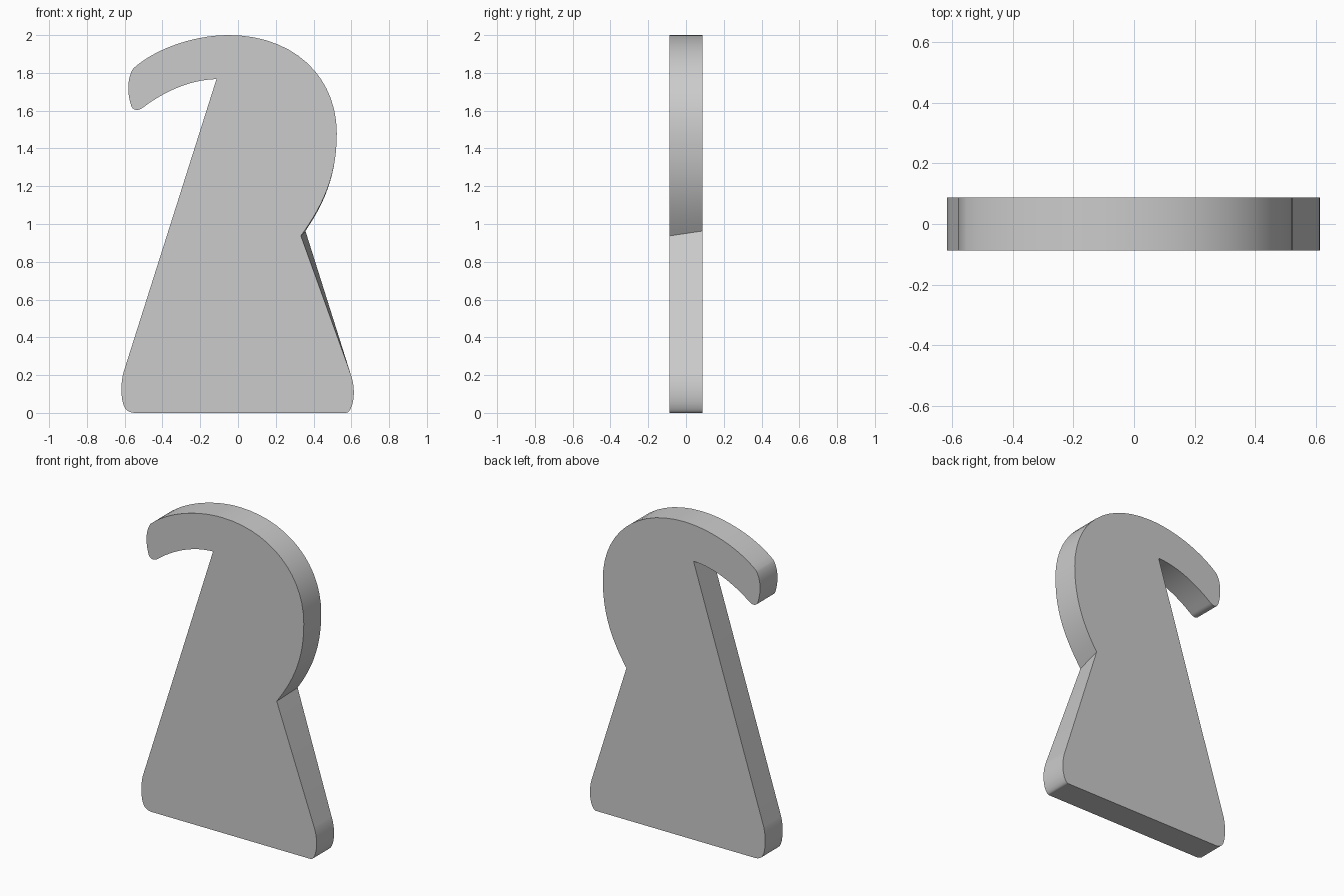
import bpy, bmesh, math
from mathutils import Vector

if "Cube" in bpy.data.objects:
    bpy.data.objects.remove(bpy.data.objects["Cube"])

HALF = 0.0875  # half of the plate thickness

# Outline, clockwise from the lower left: 2 values = straight line end,
# 6 values = Bezier curve (two handles and end point)
START = (-0.54, 0.0)
UPPER = [
    (-0.59, 0.0, -0.605, 0.025, -0.613, 0.07),       # lower left corner
    (-0.622, 0.13, -0.615, 0.18, -0.606, 0.215),
    (-0.114, 1.767),                                 # long sloping edge
    (-0.24, 1.765, -0.38, 1.71, -0.505, 1.615),      # underside of hook
    (-0.525, 1.60, -0.555, 1.598, -0.565, 1.625),    # hook tip
    (-0.59, 1.70, -0.585, 1.78, -0.553, 1.825),
    (-0.43, 1.935, -0.22, 2.0, -0.05, 2.0),          # crown
    (0.29, 2.0, 0.523, 1.785, 0.523, 1.48),          # back of the curve
]
LOWER = [
    (0.595, 0.21),                                   # right sloping edge
    (0.613, 0.16, 0.62, 0.10, 0.605, 0.045),         # lower right corner
    (0.595, 0.015, 0.585, 0.0, 0.57, 0.0),
]


def outline(notch, steps=14):
    """Sample the outline; the notch differs slightly front to back."""
    neck = (0.523, 1.25, 0.45, 1.10) + notch
    pts = [Vector(START)]
    for seg in UPPER + [neck] + LOWER:
        a, d = pts[-1].copy(), Vector(seg[-2:])
        if len(seg) == 2:
            pts.append(d)
            continue
        b, c = Vector(seg[:2]), Vector(seg[2:4])
        for i in range(1, steps + 1):
            t = i / steps
            u = 1 - t
            pts.append(a * u**3 + b * 3*u*u*t + c * 3*u*t*t + d * t**3)
    return pts


# Plate: front and back outlines joined by a side wall
bm = bmesh.new()
front = [bm.verts.new((p.x, -HALF, p.y)) for p in outline((0.333, 0.937))]
back = [bm.verts.new((p.x, HALF, p.y)) for p in outline((0.357, 0.963))]
bm.faces.new(front)
bm.faces.new(back[::-1])
n = len(front)
for i in range(n):
    j = (i + 1) % n
    bm.faces.new((front[j], front[i], back[i], back[j]))
bmesh.ops.recalc_face_normals(bm, faces=bm.faces)
mesh = bpy.data.meshes.new("hooked_plate")
bm.to_mesh(mesh)
bm.free()

plate = bpy.data.objects.new("hooked_plate", mesh)
bpy.context.collection.objects.link(plate)
bpy.context.view_layer.objects.active = plate
plate.select_set(True)
bpy.ops.object.shade_smooth_by_angle(angle=math.radians(30))
